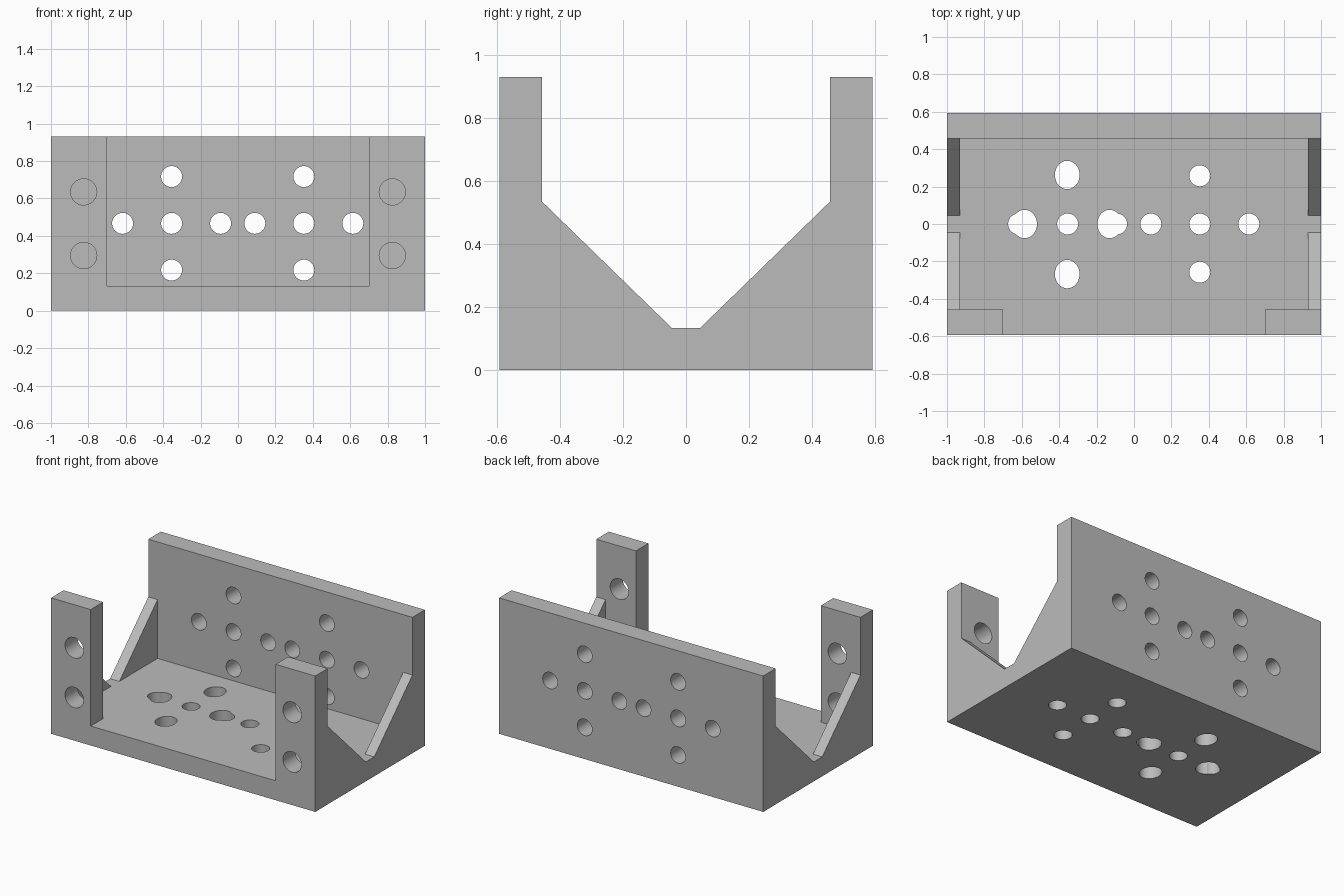
import bpy, bmesh
from math import cos, sin, tau
from mathutils import Vector

cube = bpy.data.objects.get("Cube")
if cube:
    bpy.data.objects.remove(cube, do_unlink=True)

HALF_X, FRONT, BACK, TOP = 1.0, -0.593, 0.593, 0.93
FLOOR = 0.133          # floor plate thickness
INNER = 0.458          # inner face of front and back walls
RIB_X = 0.93           # inner face of the side ribs
POST_X = 0.70          # inner edge of the front posts

grey = bpy.data.materials.new("plain grey")
grey.use_nodes = True
colour = (0.5, 0.5, 0.5, 1)
grey.diffuse_color = colour
grey.node_tree.nodes["Principled BSDF"].inputs["Base Color"].default_value = colour


def prism(bm, outline, direction):
    """Extrude a closed 3D outline along a direction."""
    face = bm.faces.new([bm.verts.new(p) for p in outline])
    new = bmesh.ops.extrude_face_region(bm, geom=[face])["geom"]
    verts = [v for v in new if isinstance(v, bmesh.types.BMVert)]
    bmesh.ops.translate(bm, vec=Vector(direction), verts=verts)


def make_object(name, prisms):
    bm = bmesh.new()
    for outline, direction in prisms:
        prism(bm, outline, direction)
    bmesh.ops.recalc_face_normals(bm, faces=bm.faces)
    mesh = bpy.data.meshes.new(name)
    bm.to_mesh(mesh)
    bm.free()
    mesh.materials.append(grey)
    obj = bpy.data.objects.new(name, mesh)
    bpy.context.collection.objects.link(obj)
    return obj


def ring(rx, ry, count=40):
    return [(rx * cos(tau * i / count), ry * sin(tau * i / count)) for i in range(count)]


def wall_hole(x, z, r, y):
    return [(x + a, y, z + b) for a, b in ring(r, r)], (0, 0.3, 0)


def floor_hole(x, y, rx, ry):
    return [(x + a, y + b, -0.1) for a, b in ring(rx, ry)], (0, 0, 0.3)


# Bracket body: side profile with the V-shaped notch, extruded across the width
half = [(0.045, FLOOR), (INNER, 0.535), (INNER, TOP), (BACK, TOP), (BACK, 0)]
profile = half + [(-y, z) for y, z in reversed(half)]
bracket = make_object("bracket", [([(-HALF_X, y, z) for y, z in profile], (2 * HALF_X, 0, 0))])

# Pocket between the ribs, opening through the front wall between the posts
right = [(POST_X, FRONT - 0.1), (POST_X, -INNER), (RIB_X, -INNER), (RIB_X, INNER)]
plan = right + [(-x, y) for x, y in reversed(right)]
pocket = make_object("pocket_cutter", [([(x, y, FLOOR) for x, y in plan], (0, 0, 1))])

# Matching bolt pattern on back wall and floor
R = 0.056
row = [-0.617, -0.355, -0.093, 0.09, 0.352, 0.614]
pattern = [(x, 0) for x in row] + [(x, s * 0.25) for x in (row[1], row[4]) for s in (-1, 1)]
back_holes = make_object("back_hole_cutter",
                         [wall_hole(x, 0.467 + d, R, 0.4) for x, d in pattern])
floor_holes = make_object("floor_hole_cutter",
                          [floor_hole(x, d * 1.03, R, R) for x, d in pattern])

# Larger floor holes that widen part of the pattern
wide = [(-0.585, 0), (-0.13, 0), (-0.357, 0.262), (-0.357, -0.268)]
wide_holes = make_object("wide_hole_cutter",
                         [floor_hole(x, y, 0.066, 0.076) for x, y in wide])

# Two holes in each front post
post_holes = make_object("post_hole_cutter",
                         [wall_hole(s * 0.825, z, 0.07, -0.7)
                          for s in (-1, 1) for z in (0.295, 0.635)])

# Cut everything, bake the result and drop the cutters
cutters = [pocket, back_holes, floor_holes, wide_holes, post_holes]
for cutter in cutters:
    mod = bracket.modifiers.new(cutter.name, "BOOLEAN")
    mod.operation, mod.solver, mod.object = "DIFFERENCE", "EXACT", cutter
    cutter.hide_render = True

bpy.context.view_layer.update()
baked = bpy.data.meshes.new_from_object(
    bracket.evaluated_get(bpy.context.evaluated_depsgraph_get()))
bracket.modifiers.clear()
bracket.data = baked
baked.name = "bracket"
for cutter in cutters:
    bpy.data.objects.remove(cutter, do_unlink=True)

bpy.ops.object.select_all(action="DESELECT")
bracket.select_set(True)
bpy.context.view_layer.objects.active = bracket
bpy.ops.object.shade_smooth_by_angle()
